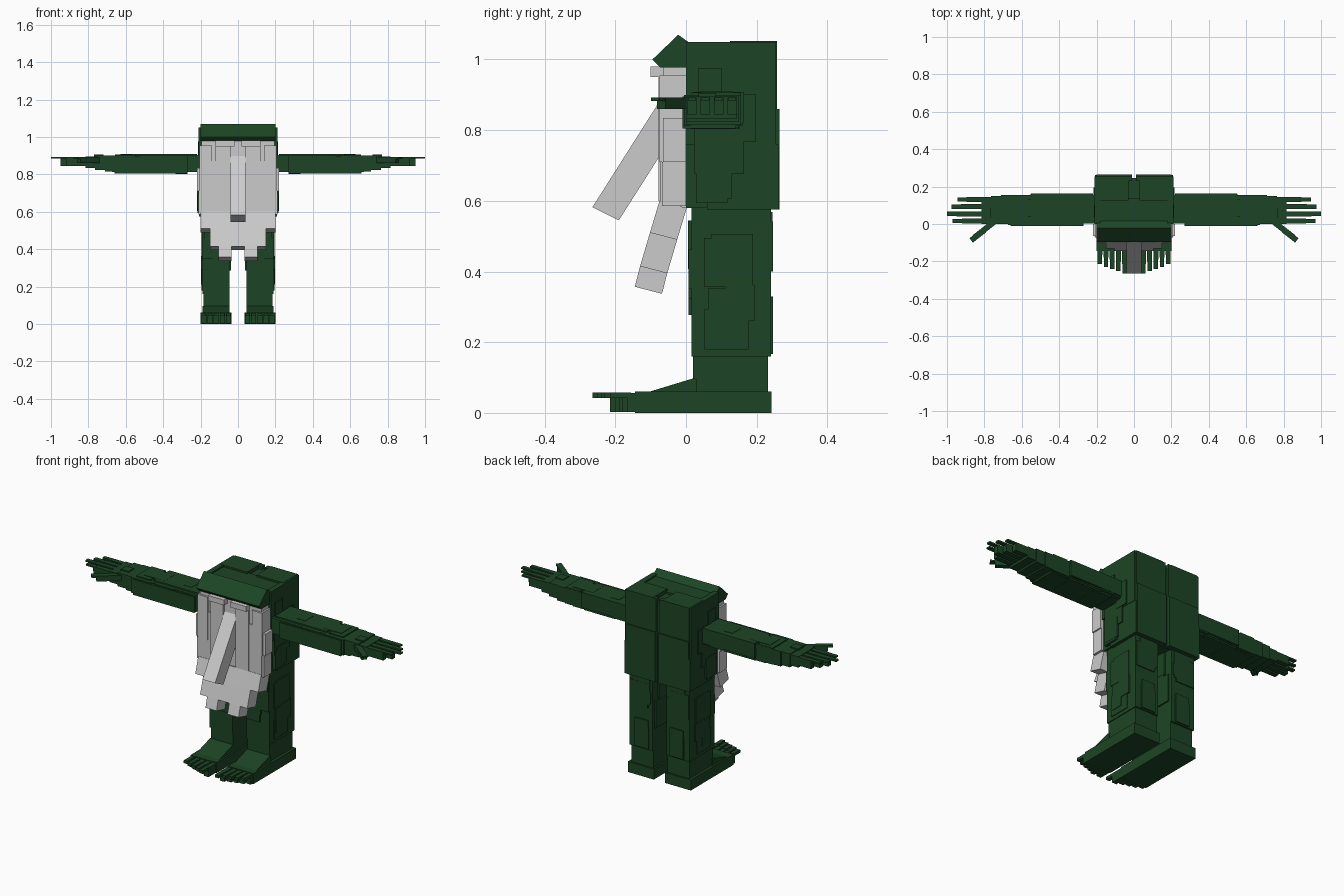
import bpy, bmesh, random
from mathutils import Matrix, Vector

if "Cube" in bpy.data.objects:
    bpy.data.objects.remove(bpy.data.objects["Cube"])

random.seed(7)
green = bpy.data.materials.new("dark_green")
green.diffuse_color = (0.012, 0.06, 0.018, 1)
green.use_nodes = True
green.node_tree.nodes["Principled BSDF"].inputs["Base Color"].default_value = green.diffuse_color


def box(bm, x0, x1, y0, y1, z0, z1, rot=None):
    """Axis-aligned box, optionally turned about its centre."""
    c = Vector(((x0 + x1) / 2, (y0 + y1) / 2, (z0 + z1) / 2))
    m = Matrix.Translation(c)
    if rot is not None:
        m = m @ Matrix.Rotation(rot, 4, 'Z')
    m = m @ Matrix.Diagonal((x1 - x0, y1 - y0, z1 - z0, 1))
    bmesh.ops.create_cube(bm, size=1, matrix=m)


def prism(bm, profile, x0, x1):
    """Extrude a (y, z) profile along x."""
    f = bm.faces.new([bm.verts.new((x0, y, z)) for y, z in profile])
    ext = bmesh.ops.extrude_face_region(bm, geom=[f])
    verts = [v for v in ext["geom"] if isinstance(v, bmesh.types.BMVert)]
    bmesh.ops.translate(bm, verts=verts, vec=(x1 - x0, 0, 0))


def panels(bm, lo, hi, sides, n, size, depth):
    """Scatter raised rectangular plates over chosen sides such as '+y'."""
    for side in sides:
        ax = "xyz".index(side[1])
        for i in range(n):
            a, b = list(lo), list(hi)
            for k in range(3):
                if k == ax:
                    continue
                span = hi[k] - lo[k]
                w = min(span, random.uniform(*size))
                a[k] = lo[k] + random.uniform(0, span - w)
                b[k] = a[k] + w
            d = depth * random.uniform(0.4, 1)
            if side[0] == '+':
                a[ax], b[ax] = hi[ax] - 0.01, hi[ax] + d
            else:
                a[ax], b[ax] = lo[ax] - d, lo[ax] + 0.01
            box(bm, a[0], b[0], a[1], b[1], a[2], b[2])


def finish(name, bm, mat=None, mirror=True):
    bmesh.ops.recalc_face_normals(bm, faces=bm.faces)
    me = bpy.data.meshes.new(name)
    bm.to_mesh(me)
    bm.free()
    ob = bpy.data.objects.new(name, me)
    bpy.context.collection.objects.link(ob)
    if mat:
        me.materials.append(mat)
    if mirror:
        ob.modifiers.new("Mirror", 'MIRROR').use_clip = True
    return ob


# Torso and head block, with bark-like plates and a split down the back
bm = bmesh.new()
box(bm, -0.2, 0.2, 0, 0.245, 0.58, 1.03)
finish("torso", bm, green, False)
bm = bmesh.new()
box(bm, 0.01, 0.2, 0.23, 0.265, 0.575, 0.86)
box(bm, 0.01, 0.2, 0.23, 0.257, 0.86, 1.05)
box(bm, 0.18, 0.21, 0, 0.255, 0.76, 1.05)
box(bm, 0.18, 0.208, 0.06, 0.262, 0.575, 0.76)
box(bm, 0, 0.2, 0.01, 0.14, 1.02, 1.042)
box(bm, 0.03, 0.2, 0.125, 0.257, 1.02, 1.052)
panels(bm, (0.02, 0.02, 0.58), (0.208, 0.255, 1.04), ['+x'], 5, (0.06, 0.14), 0.014)
finish("torso_plates", bm, green)

# Legs
bm = bmesh.new()
lo, hi = (0.045, 0.015, 0.16), (0.19, 0.24, 0.58)
box(bm, lo[0], hi[0], lo[1], hi[1], lo[2], hi[2])
box(bm, 0.045, 0.185, 0.02, 0.232, 0.05, 0.17)
panels(bm, lo, hi, ['+x', '-x', '+y', '-y'], 5, (0.06, 0.16), 0.01)
finish("legs", bm, green)

# Feet, toes and toenails
bm = bmesh.new()
box(bm, 0.035, 0.2, -0.145, 0.242, 0, 0.06)
prism(bm, [(-0.11, 0.058), (0.03, 0.058), (0.03, 0.097), (0.018, 0.097)], 0.045, 0.19)
for i, tip in enumerate((-0.265, -0.25, -0.24, -0.23, -0.215)):
    x = 0.037 + i * 0.033
    box(bm, x, x + 0.027, tip + 0.05, -0.13, 0.003, 0.056)
    box(bm, x + 0.002, x + 0.025, tip, tip + 0.06, 0.042, 0.058)
finish("feet", bm, green)

# Arms
bm = bmesh.new()
box(bm, 0.18, 0.66, 0.003, 0.155, 0.812, 0.9)
box(bm, 0.22, 0.55, 0.02, 0.164, 0.82, 0.908)
box(bm, 0.27, 0.66, -0.01, 0.14, 0.805, 0.895)
box(bm, 0.6, 0.71, 0.0, 0.155, 0.815, 0.9)
panels(bm, (0.22, 0.003, 0.812), (0.68, 0.155, 0.9),
       ['+y', '-y', '+z', '-z'], 5, (0.05, 0.14), 0.01)
finish("arms", bm, green)

# Hands, fingers, nails and thumbs
bm = bmesh.new()
box(bm, 0.69, 0.765, 0.0, 0.15, 0.823, 0.9)
box(bm, 0.75, 0.815, 0.0, 0.145, 0.833, 0.895)
box(bm, 0.72, 0.77, 0.035, 0.085, 0.89, 0.905)
for i, tip in enumerate((0.97, 1.0, 0.975, 0.945)):
    y = 0.003 + i * 0.038
    box(bm, 0.8, tip - 0.05, y, y + 0.027, 0.845, 0.892)
    box(bm, tip - 0.06, tip, y + 0.002, y + 0.025, 0.884, 0.893)
box(bm, 0.735, 0.865, -0.045, -0.015, 0.86, 0.892, -0.66)
box(bm, 0.79, 0.88, -0.075, -0.045, 0.882, 0.892, -0.66)
finish("hands", bm, green)

# Overhanging brow
bm = bmesh.new()
prism(bm, [(0.02, 1.04), (-0.022, 1.07), (-0.095, 1.0), (-0.073, 0.977), (0.02, 0.977)], -0.2, 0.2)
finish("brow", bm, green, False)

# Grey mask: core plus layered plates
bm = bmesh.new()
box(bm, -0.195, 0.195, -0.065, 0.01, 0.58, 0.98)
finish("face", bm, None, False)
bm = bmesh.new()
box(bm, 0.04, 0.12, -0.078, -0.05, 0.6, 0.95)
box(bm, 0.1, 0.2, -0.072, -0.02, 0.58, 0.87)
box(bm, 0.14, 0.205, -0.075, 0, 0.71, 0.955)
box(bm, 0.17, 0.22, -0.065, 0, 0.71, 0.835)
box(bm, 0.17, 0.212, -0.068, 0, 0.585, 0.71)
finish("face_plates", bm)

# Eyes
bm = bmesh.new()
box(bm, 0.02, 0.12, -0.1, -0.05, 0.95, 0.98)
finish("eyes", bm)

# Long slanting nose
bm = bmesh.new()
prism(bm, [(-0.06, 0.905), (-0.265, 0.582), (-0.19, 0.545), (-0.05, 0.765)], -0.04, 0.04)
finish("nose", bm, None, False)

# Stepped, forward-leaning beard
bm = bmesh.new()
rows = [(-0.075, 0.6), (-0.102, 0.51), (-0.13, 0.415), (-0.145, 0.357)]
for (y0, z0), (y1, z1), (xa, xb) in zip(rows, rows[1:], ((0, 0.2), (0, 0.15), (0.035, 0.105))):
    prism(bm, [(y0, z0), (y1, z1), (y1 + 0.077, z1 - 0.02), (y0 + 0.077, z0 - 0.02)], xa, xb)
finish("beard", bm)
